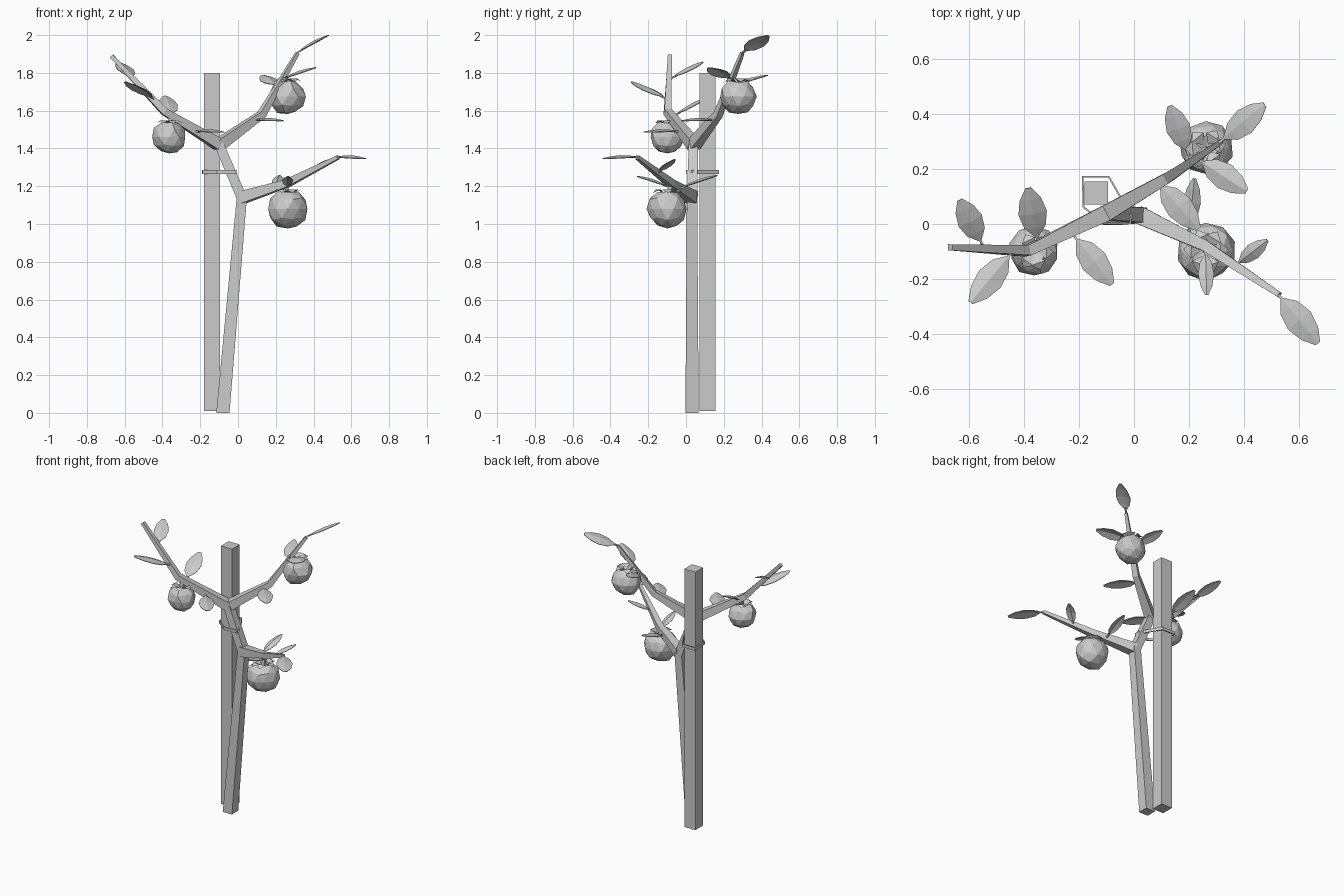
import bpy, bmesh, math, random
from mathutils import Vector

random.seed(4)
if "Cube" in bpy.data.objects:
    bpy.data.objects.remove(bpy.data.objects["Cube"], do_unlink=True)

GREY = (0.6, 0.6, 0.6, 1)
mat = bpy.data.materials.new("plain grey")
mat.use_nodes = True
mat.diffuse_color = GREY
mat.node_tree.nodes["Principled BSDF"].inputs["Base Color"].default_value = GREY
UP = Vector((0, 0, 1))


def finish(name, bm):
    bmesh.ops.recalc_face_normals(bm, faces=bm.faces)
    mesh = bpy.data.meshes.new(name)
    bm.to_mesh(mesh)
    bm.free()
    mesh.materials.append(mat)
    obj = bpy.data.objects.new(name, mesh)
    bpy.context.collection.objects.link(obj)
    return obj


def add_tube(bm, points, widths, ref, flat_start=False):
    """Square tapered limb along a path."""
    pts = [Vector(p) for p in points]
    rings = []
    for i, p in enumerate(pts):
        before = (p - pts[i - 1]).normalized() if i else Vector()
        after = (pts[i + 1] - p).normalized() if i < len(pts) - 1 else Vector()
        t = UP if flat_start and i == 0 else (before + after).normalized()
        u = ref.cross(t).normalized()
        v = t.cross(u)
        h = widths[i] / 2
        rings.append([bm.verts.new(p + u * a * h + v * b * h)
                      for a, b in ((-1, -1), (1, -1), (1, 1), (-1, 1))])
    for r, s in zip(rings, rings[1:]):
        for k in range(4):
            bm.faces.new((r[k], r[k - 1], s[k - 1], s[k]))
    bm.faces.new(rings[0])
    bm.faces.new(rings[-1])


def limb(name, points, widths, ref=UP, flat_start=False):
    bm = bmesh.new()
    add_tube(bm, points, widths, ref, flat_start)
    return finish(name, bm)


def leaf(name, base, tip, width, normal=UP):
    """Thin leaf blade, creased along its midrib, on a short stalk."""
    base, tip = Vector(base), Vector(tip)
    d = tip - base
    side = d.cross(Vector(normal)).normalized()
    n = side.cross(d).normalized()
    bm = bmesh.new()
    rows = []
    for t, w in ((0.12, 0.1), (0.3, 0.75), (0.55, 1), (0.8, 0.75), (1, 0.2)):
        mid = base + d * t + n * 0.012 * math.sin(math.pi * t)
        half = side * width * w / 2
        drop = n * 0.012 * w
        rows.append([bm.verts.new(q) for q in (mid - half - drop, mid, mid + half - drop)])
    for r, s in zip(rows, rows[1:]):
        for k in (0, 1):
            bm.faces.new((r[k], r[k + 1], s[k + 1], s[k]))
    blade = bm.faces[:]
    bmesh.ops.recalc_face_normals(bm, faces=blade)
    bmesh.ops.solidify(bm, geom=blade, thickness=0.004)
    add_tube(bm, (base, base + d * 0.2), (0.01, 0.008), n)
    return finish(name, bm)


def fruit(name, centre, radius, hang):
    """Faceted round fruit with a dimpled top, curled sepals and a stalk."""
    c = Vector(centre)
    bm = bmesh.new()
    bmesh.ops.create_icosphere(bm, subdivisions=2, radius=radius)
    for v in bm.verts:
        v.co *= random.uniform(0.95, 1.06)
        near_top = max(0, 1 - Vector((v.co.x, v.co.y)).length / (radius * 0.6))
        if v.co.z > 0:
            v.co.z -= near_top * radius * 0.3
        v.co += c
    for k in range(6):
        a = math.tau * k / 6 + random.uniform(-0.2, 0.2)
        out = Vector((math.cos(a), math.sin(a), 0))
        across = Vector((-out.y, out.x, 0)) * radius * 0.3
        root = c + UP * radius * 0.78 + out * radius * 0.15
        elbow = c + UP * radius * 0.97 + out * radius * 0.5
        end = c + UP * radius * 0.8 + out * radius * 0.78
        verts = [bm.verts.new(p) for p in (root, elbow - across, elbow + across, end)]
        bm.faces.new(verts[:3])
        bm.faces.new((verts[1], verts[3], verts[2]))
    add_tube(bm, (c + UP * radius * 0.6, hang), (0.016, 0.022), Vector((0, 1, 0)))
    return finish(name, bm)


# Support stake
bm = bmesh.new()
bmesh.ops.create_cube(bm, size=1)
bmesh.ops.scale(bm, vec=(0.085, 0.085, 1.79), verts=bm.verts)
bmesh.ops.translate(bm, vec=(-0.138, 0.113, 0.905), verts=bm.verts)
finish("support_stake", bm)

# Tie band around stake and trunk
bm = bmesh.new()
outline = ((-0.19, 0.175), (-0.09, 0.175), (-0.007, 0.03), (-0.01, 0.0), (-0.11, 0.0), (-0.187, 0.06))
lower, upper = [[bm.verts.new((x, y, z)) for x, y in outline] for z in (1.265, 1.285)]
for k in range(len(outline)):
    bm.faces.new((lower[k - 1], lower[k], upper[k], upper[k - 1]))
bmesh.ops.recalc_face_normals(bm, faces=bm.faces)
bmesh.ops.solidify(bm, geom=bm.faces[:], thickness=0.006)
finish("tie_band", bm)

# Trunk and branches
fork, crown = (0.02, 0.032, 1.14), (-0.1, 0.04, 1.42)
limb("trunk", ((-0.08, 0.032, 0), fork, crown), (0.07, 0.055, 0.05), Vector((0, 1, 0)), True)
limb("lower_branch", (fork, (0.26, -0.08, 1.215), (0.53, -0.258, 1.353)), (0.065, 0.04, 0.02))
limb("right_branch", (crown, (-0.39, -0.098, 1.595), (-0.67, -0.085, 1.89)), (0.06, 0.038, 0.022))
limb("left_branch", (crown, (0.125, 0.17, 1.58), (0.315, 0.298, 1.905)), (0.06, 0.038, 0.018))

# Fruits
fruit("lower_fruit", (0.262, -0.098, 1.08), 0.106, (0.26, -0.08, 1.21))
fruit("right_fruit", (-0.364, -0.1, 1.46), 0.09, (-0.36, -0.085, 1.575))
fruit("left_fruit", (0.262, 0.277, 1.675), 0.097, (0.24, 0.245, 1.775))

# Leaves: base, tip, width, facing
LEAVES = {
    "lower_branch_tip_leaf": ((0.52, -0.25, 1.355), (0.67, -0.435, 1.35), 0.105, UP),
    "lower_branch_back_leaf": ((0.2, -0.03, 1.19), (0.22, 0.165, 1.26), 0.065, UP),
    "lower_branch_front_leaf": ((0.26, -0.09, 1.195), (0.265, -0.258, 1.255), 0.058, UP),
    "lower_branch_side_leaf": ((0.37, -0.15, 1.27), (0.485, -0.06, 1.345), 0.06, UP),
    "left_branch_tip_leaf": ((0.31, 0.295, 1.905), (0.475, 0.435, 2.0), 0.1, (-0.5, 0, 0.86)),
    "left_branch_front_leaf": ((0.23, 0.24, 1.765), (0.41, 0.12, 1.83), 0.1, (-0.33, 0, 0.94)),
    "left_branch_back_leaf": ((0.2, 0.25, 1.73), (0.13, 0.43, 1.79), 0.09, (0, -0.3, 0.95)),
    "left_branch_low_leaf": ((0.08, 0.16, 1.55), (0.235, -0.018, 1.55), 0.1, UP),
    "crown_leaf": ((-0.225, -0.035, 1.49), (-0.08, -0.22, 1.49), 0.1, UP),
    "right_branch_back_leaf": ((-0.35, -0.07, 1.57), (-0.385, 0.13, 1.68), 0.105, UP),
    "right_branch_high_leaf": ((-0.55, -0.08, 1.77), (-0.635, 0.087, 1.86), 0.095, UP),
    "right_branch_front_leaf": ((-0.44, -0.098, 1.66), (-0.595, -0.285, 1.755), 0.1, UP),
}
for name, data in LEAVES.items():
    leaf(name, *data)
